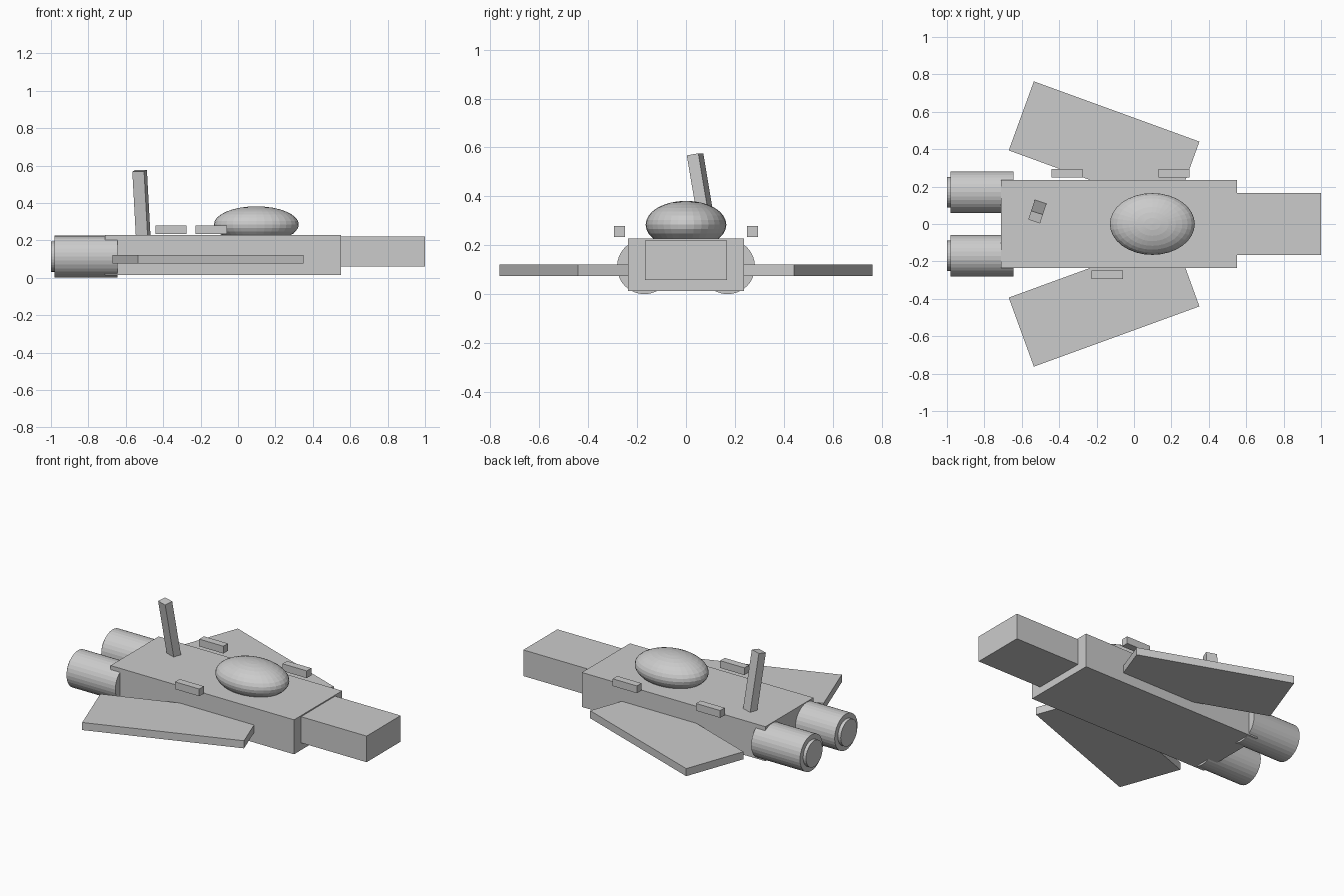
import bpy
from math import radians, pi
from mathutils import Matrix, Euler, Vector

if "Cube" in bpy.data.objects:
    bpy.data.objects.remove(bpy.data.objects["Cube"])


def box(name, center, size, rot=(0, 0, 0)):
    bpy.ops.mesh.primitive_cube_add(size=1, location=center, rotation=rot)
    ob = bpy.context.object
    ob.name = name
    ob.scale = size
    return ob


def cylinder_x(name, x0, x1, y, z, r):
    bpy.ops.mesh.primitive_cylinder_add(
        vertices=32, radius=r, depth=x1 - x0,
        location=((x0 + x1) / 2, y, z), rotation=(0, pi / 2, 0))
    bpy.context.object.name = name


# Fuselage and nose
box("fuselage", (-0.08, 0, 0.121), (1.26, 0.472, 0.214))
box("nose", (0.765, 0, 0.14), (0.47, 0.334, 0.162))

# Cockpit canopy
bpy.ops.mesh.primitive_uv_sphere_add(segments=32, ring_count=16, radius=1,
                                     location=(0.098, 0, 0.285))
canopy = bpy.context.object
canopy.name = "canopy"
canopy.scale = (0.227, 0.165, 0.097)

# Swept wings and engines with exhaust nozzles on both sides
for side, label in ((1, "left"), (-1, "right")):
    box("wing_" + label, (-0.16, 0.417 * side, 0.099), (0.942, 0.393, 0.047),
        (0, 0, radians(-20 * side)))
    cylinder_x("engine_" + label, -0.98, -0.645, 0.17 * side, 0.113, 0.112)
    cylinder_x("nozzle_" + label, -1.0, -0.90, 0.17 * side, 0.113, 0.081)

# Leaning tail fin, sunk into the fuselage
lean = Euler((radians(10), 0, radians(-18)))
fin_length = 0.42
fin_top = Vector((-0.526, 0.037, 0.572))
fin_center = fin_top - lean.to_matrix() @ Vector((0, 0, fin_length / 2))
box("tail_fin", fin_center, (0.066, 0.05, fin_length), lean)

# Small blocks along the upper edges
for i, (x, side) in enumerate(((-0.358, 1), (0.214, 1), (-0.143, -1))):
    box(f"edge_block_{i + 1}", (x, 0.272 * side, 0.256), (0.166, 0.045, 0.045))
